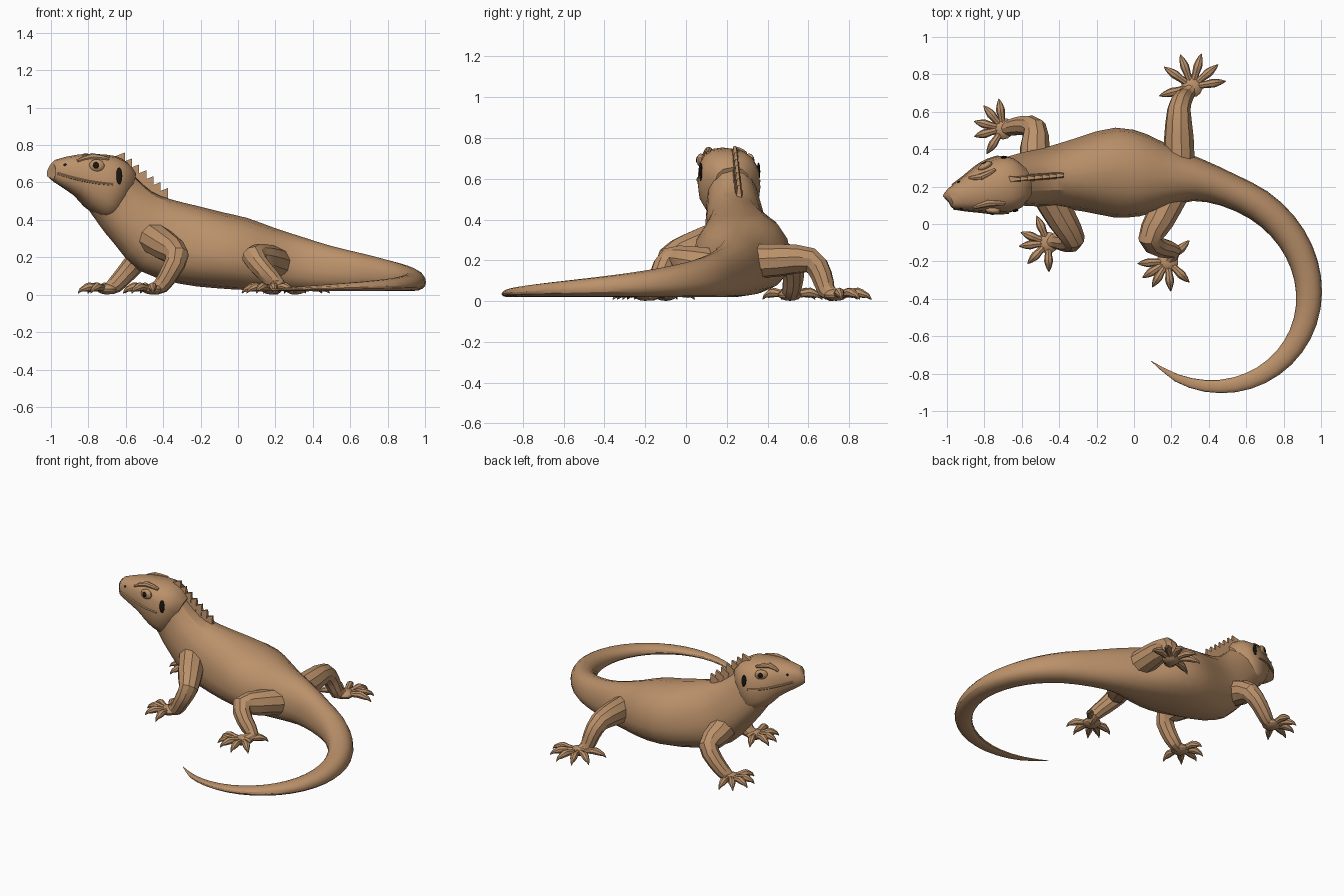
import bpy, bmesh, math
from mathutils import Vector, Matrix
from mathutils.bvhtree import BVHTree

if "Cube" in bpy.data.objects:
    bpy.data.objects.remove(bpy.data.objects["Cube"])


def material(name, rgb):
    m = bpy.data.materials.new(name)
    m.diffuse_color = (*rgb, 1)
    m.use_nodes = True
    m.node_tree.nodes["Principled BSDF"].inputs["Base Color"].default_value = m.diffuse_color
    return m


TAN = material("tan skin", (0.50, 0.285, 0.145))
DARK = material("black openings", (0.01, 0.008, 0.006))


def finish(name, bm, mat):
    bmesh.ops.recalc_face_normals(bm, faces=bm.faces)
    me = bpy.data.meshes.new(name)
    bm.to_mesh(me)
    bm.free()
    me.materials.append(mat)
    ob = bpy.data.objects.new(name, me)
    bpy.context.collection.objects.link(ob)
    bpy.ops.object.select_all(action='DESELECT')
    bpy.context.view_layer.objects.active = ob
    ob.select_set(True)
    bpy.ops.object.shade_smooth_by_angle(angle=math.radians(30))
    return ob


def spline(pts, k=2):
    """Catmull-Rom subdivision of a list of equal-length tuples."""
    out = []
    for i in range(len(pts) - 1):
        a, b, c, d = [Vector(pts[min(max(j, 0), len(pts) - 1)]) for j in range(i - 1, i + 3)]
        for s in range(k):
            t = s / k
            out.append(b + (c - a) * t / 2 + (a - 2.5 * b + 2 * c - d / 2) * t ** 2
                       + (3 * b - a - 3 * c + d) * t ** 3 / 2)
    return out + [Vector(pts[-1])]


def loft(name, rings, mat=TAN):
    bm = bmesh.new()
    vs = [[bm.verts.new(c) for c in r] for r in rings]
    n = len(vs[0])
    for a, b in zip(vs, vs[1:]):
        for i in range(n):
            bm.faces.new((a[i], a[(i + 1) % n], b[(i + 1) % n], b[i]))
    bm.faces.new(vs[0])
    bm.faces.new(vs[-1])
    return finish(name, bm, mat)


def tube(name, pts, sides=10):
    """Round limb through (x, y, z, radius) points."""
    st = spline(pts)
    rings, ref = [], None
    for i, s in enumerate(st):
        d = (st[min(i + 1, len(st) - 1)].xyz - st[max(i - 1, 0)].xyz).normalized()
        ref = ref or d.orthogonal()
        u = (ref - d * ref.dot(d)).normalized()
        ref, v, r = u, d.cross(u), max(s[3], 0.001)
        rings.append([s.xyz + r * (u * math.cos(a) + v * math.sin(a))
                      for a in (2 * math.pi * j / sides for j in range(sides))])
    return loft(name, rings)


def hull(name, stations, n, low, sides=16):
    """Loft from (top x, top z, bottom x, bottom z, y, half width) stations."""
    st = spline(stations)
    ctr = [Vector(((s[0] + s[2]) / 2, s[4], 0)) for s in st]
    rings = []
    for i, s in enumerate(st):
        d = (ctr[min(i + 1, len(st) - 1)] - ctr[max(i - 1, 0)]).normalized()
        side = Vector((-d.y, d.x, 0)) * max(s[5], 0.001)
        top, bot = Vector((s[0], s[4], s[1])), Vector((s[2], s[4], s[3]))
        c = top.lerp(bot, low)
        ring = []
        for j in range(sides):
            a = 2 * math.pi * j / sides
            ca, sa = math.cos(a), math.sin(a)
            x = math.copysign(abs(ca) ** (2 / n), ca)
            ring.append(c + side * x + ((top if sa > 0 else bot) - c) * abs(sa) ** (2 / n))
        rings.append(ring)
    return loft(name, rings)


def ball(name, loc, size, mat=TAN, yaw=0.0):
    bm = bmesh.new()
    mtx = Matrix.Translation(loc) @ Matrix.Rotation(yaw, 4, 'Z') @ Matrix.Diagonal((*size, 1))
    bmesh.ops.create_uvsphere(bm, u_segments=14, v_segments=8, radius=1, matrix=mtx)
    return finish(name, bm, mat)


def tail_station(t):
    """Tail follows an opening arc and thins to a point."""
    a = 87 - 225 * t
    w = (a + 30) / 117
    r = .464 + (.11 * w ** 3 if w > 0 else .055 * w * w)
    x = .47 + r * math.cos(math.radians(a))
    y = -.39 + r * math.sin(math.radians(a))
    return (x, .024 + .14 * (1 - t) + .096 * (1 - t) ** 4, x, .02, y, .092 * (1 - t) ** .6)


# Neck, trunk and curling tail
trunk = [(-.62, .71, -.80, .46, .215, .125), (-.55, .63, -.74, .37, .23, .13),
         (-.46, .55, -.66, .27, .24, .145), (-.36, .51, -.53, .13, .25, .16),
         (-.22, .475, -.32, .06, .265, .20), (-.08, .44, -.12, .035, .275, .24),
         (.05, .41, .05, .025, .26, .22), (.2, .355, .2, .02, .25, .16),
         (.34, .31, .34, .02, .235, .115)]
hull("body_and_tail", trunk + [tail_station(i / 12) for i in range(13)], 2.2, .58)

# Head
head = hull("head", [
    (-.995, .68, -1.0, .625, .125, .035), (-.975, .722, -.978, .60, .135, .058),
    (-.85, .75, -.865, .525, .168, .108), (-.76, .752, -.81, .465, .19, .138),
    (-.66, .742, -.75, .42, .21, .155), (-.59, .705, -.70, .40, .22, .14),
    (-.55, .655, -.66, .40, .228, .095)], 2.6, .52)
tree = BVHTree.FromPolygons([v.co.copy() for v in head.data.vertices],
                            [list(p.vertices) for p in head.data.polygons])


def on_head(x, z, s):
    """Point on the head's side s (-1 near, +1 far), allowing for its turn."""
    x -= (x + 1) / 6 if s > 0 else 0
    hit = tree.ray_cast(Vector((x, 2 * s, z)), Vector((0, -s, 0)))[0]
    return hit or Vector((x, .17 + .12 * s, z))


# Eyes, ears, nostrils, lips and brows on both sides
for s, label in ((-1, "right"), (1, "left")):
    yaw = .2 + s * .3
    out = Vector((-.25, s, .1)).normalized()
    e = on_head(-.755, .69, s)
    ball(label + "_eyelid", e, (.042, .02, .034), TAN, yaw)
    ball(label + "_pupil", e + out * .015, (.019, .009, .018), DARK, yaw)
    ball(label + "_ear", on_head(-.635, .635, s), (.017, .008, .045), DARK, .2)
    ball(label + "_nostril", on_head(-.925, .695, s), (.008, .005, .007), DARK, yaw)
    lip = [on_head(-.965 + .295 * t, .648 - .095 * t + .035 * t * t, s)
           for t in (0, .25, .5, .75, 1)]
    tube(label + "_lip", [(*p, .007) for p in lip], 6)
    brow = [(-.86, .715, .008), (-.78, .737, .02), (-.69, .725, .01)]
    tube(label + "_brow", [(*on_head(x, z, s), r) for x, z, r in brow], 8)

# Crest of backward-pointing spikes along the nape
for i in range(7):
    t = i / 6
    x, z, y = -.64 + .23 * t, .725 - .19 * t, .24 + .02 * t
    prof = [(x - .03, z + .01), (x + .035, z + .035), (x + .035, z - .05), (x - .02, z - .04)]
    loft("crest_spike", [[Vector((px, y + w * (.35 if j == 1 else 1), pz))
                          for j, (px, pz) in enumerate(prof)] for w in (-.016, .016)])

# Legs: hip, knee, ankle, palm, toe directions in degrees, toe length
LEGS = {
    "front_right": ((-.45, .14, .30), (-.325, -.08, .21), (-.41, -.09, .05), (-.46, -.10),
                    (113, 159, 187, 226, 272), .155),
    "front_left": ((-.53, .30, .28), (-.53, .51, .20), (-.66, .515, .05), (-.70, .51),
                   (98, 130, 166, 195, 237), .16),
    "hind_right": ((.20, .15, .17), (.085, -.08, .20), (.21, -.145, .05), (.18, -.20),
                   (184, 213, 239, 276, 316, 44), .16),
    "hind_left": ((.24, .28, .19), (.24, .61, .20), (.28, .69, .05), (.31, .735),
                  (9, 40, 74, 110, 145, 196), .182),
}
for name, (hip, knee, ankle, palm, angles, length) in LEGS.items():
    h, k, a, p = Vector(hip), Vector(knee), Vector(ankle), Vector((*palm, .03))
    thigh = h.lerp(k, .55) + Vector((0, 0, .005))
    shin = k.lerp(a, .5) + (k - h).normalized() * .015
    tube(name + "_leg", [(*q, r) for q, r in ((h, .087), (thigh, .08), (k, .063),
                                              (shin, .053), (a, .045), (p, .029))])
    ball(name + "_palm", p, (.058, .058, .029))
    for ang in angles:
        # Toe arches over its knuckle and ends in a claw
        d = Vector((math.cos(math.radians(ang)), math.sin(math.radians(ang)), 0)) * length
        toe = [(0, .028, .02), (.4, .038, .019), (.62, .042, .024), (.8, .032, .017),
               (.9, .026, .011), (1, .008, .002)]
        tube(name + "_toe", [(p.x + d.x * f, p.y + d.y * f, z, r) for f, z, r in toe], 8)
